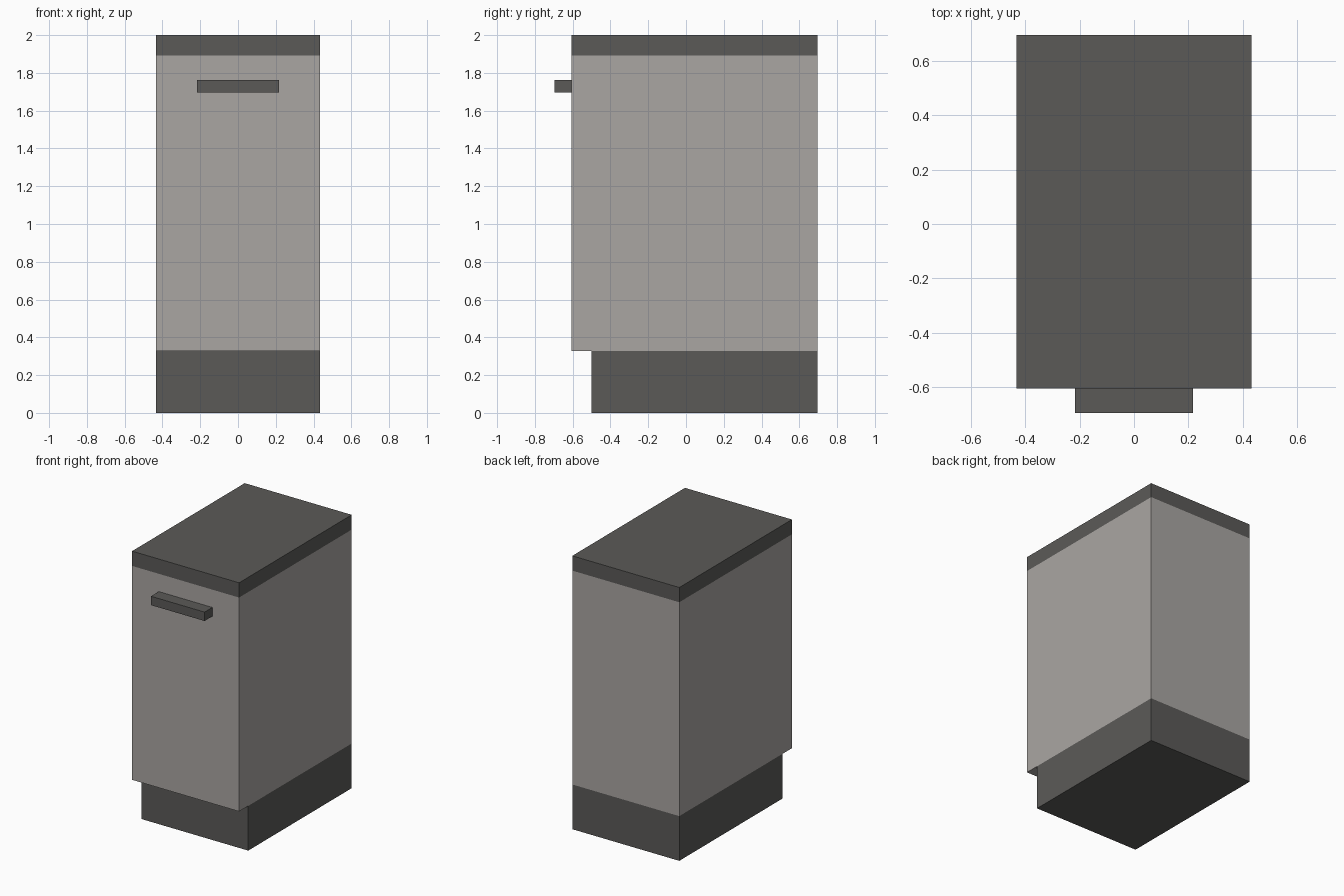
import bpy

if "Cube" in bpy.data.objects:
    bpy.data.objects.remove(bpy.data.objects["Cube"])


def material(name, rgb):
    m = bpy.data.materials.new(name)
    m.diffuse_color = (*rgb, 1.0)
    m.use_nodes = True
    m.node_tree.nodes["Principled BSDF"].inputs["Base Color"].default_value = m.diffuse_color
    return m


def box(name, x, y, z, mat):
    """Box spanning the given (min, max) ranges."""
    spans = (x, y, z)
    bpy.ops.mesh.primitive_cube_add(size=1, location=[(a + b) / 2 for a, b in spans])
    ob = bpy.context.object
    ob.name = name
    ob.scale = [b - a for a, b in spans]
    bpy.ops.object.transform_apply(location=False, rotation=False, scale=True)
    ob.data.materials.append(mat)
    return ob


light = material("warm light grey", (0.40, 0.38, 0.365))
dark = material("dark grey", (0.105, 0.102, 0.097))

W = 0.433                    # half width
FRONT, BACK = -0.606, 0.696

# recessed plinth
box("plinth", (-W, W), (-0.50, BACK), (0.0, 0.327), dark)
# cabinet body
box("cabinet_body", (-W, W), (FRONT, BACK), (0.327, 1.892), light)
# worktop
box("worktop", (-W, W), (FRONT, BACK), (1.892, 2.0), dark)
# bar handle on the front
box("handle", (-W / 2, W / 2), (-0.696, FRONT), (1.697, 1.762), dark)
